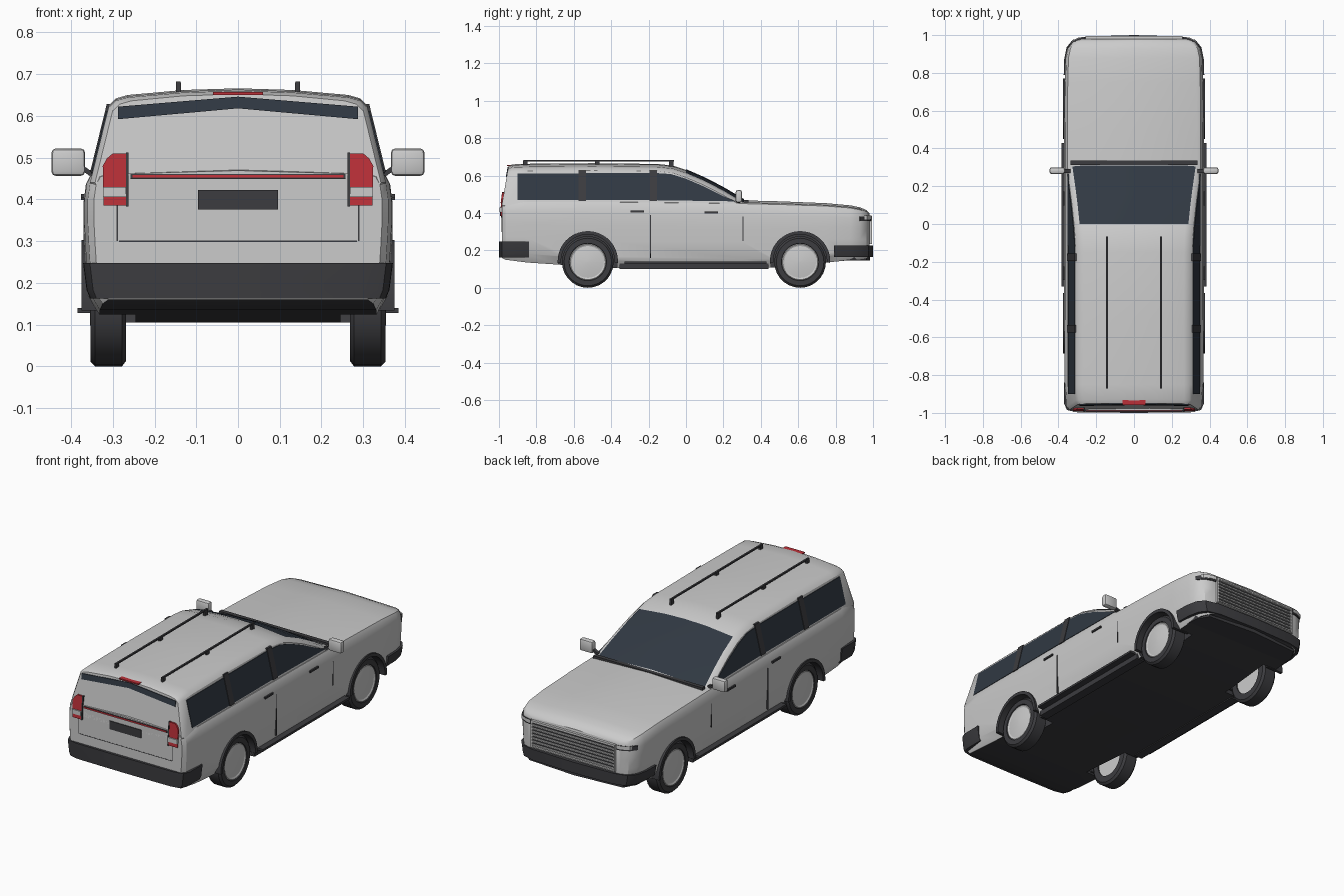
import bpy, bmesh, math
from mathutils import Vector

if "Cube" in bpy.data.objects:
    bpy.data.objects.remove(bpy.data.objects["Cube"])


def material(name, r, g, b):
    m = bpy.data.materials.new(name)
    m.diffuse_color = (r, g, b, 1)
    m.use_nodes = True
    m.node_tree.nodes["Principled BSDF"].inputs["Base Color"].default_value = m.diffuse_color
    return m


PAINT = material("paint", .62, .62, .62)
DARK = material("dark_trim", .045, .045, .05)
GLASS = material("glass", .03, .04, .055)
RED = material("red_lamp", .5, .03, .04)
PALE = material("pale_lamp", .8, .8, .8)


def build(name, verts, faces, mat, mirror=False, smooth=True, bevel=0):
    """Mesh from lists; optional copy mirrored over x."""
    verts, faces = [tuple(v) for v in verts], [tuple(f) for f in faces]
    if mirror:
        n = len(verts)
        faces = faces + [tuple(i + n for i in f) for f in faces]
        verts = verts + [(-x, y, z) for x, y, z in verts]
    me = bpy.data.meshes.new(name)
    me.from_pydata(verts, [], faces)
    bm = bmesh.new()
    bm.from_mesh(me)
    bmesh.ops.recalc_face_normals(bm, faces=bm.faces)
    if bevel:
        bmesh.ops.bevel(bm, geom=bm.edges[:], offset=bevel, segments=2, affect='EDGES', profile=.5)
    bm.to_mesh(me)
    bm.free()
    me.materials.append(mat)
    ob = bpy.data.objects.new(name, me)
    bpy.context.collection.objects.link(ob)
    if smooth:
        shade(ob)
    return ob


def shade(ob):
    bpy.ops.object.select_all(action='DESELECT')
    ob.select_set(True)
    bpy.context.view_layer.objects.active = ob
    bpy.ops.object.shade_smooth_by_angle(angle=math.radians(32))


def loft(name, rings, mat, caps=True, **kw):
    n = len(rings[0])
    verts = [p for r in rings for p in r]
    faces = [(a * n + i, a * n + (i + 1) % n, (a + 1) * n + (i + 1) % n, (a + 1) * n + i)
             for a in range(len(rings) - 1) for i in range(n)]
    if caps:
        faces += [tuple(range(n)), tuple(range(len(verts) - n, len(verts)))]
    return build(name, verts, faces, mat, **kw)


def box(name, x, y, z, mat, **kw):
    r = [[(a, b, c) for b, c in ((y[0], z[0]), (y[1], z[0]), (y[1], z[1]), (y[0], z[1]))] for a in x]
    return loft(name, r, mat, **kw)


def lathe(name, profile, cy, cz, mat, a0=0, a1=360, seg=28):
    """Closed (x, radius) profile turned about an x axis, both sides."""
    full = a1 - a0 == 360
    rings = []
    for k in range(seg + 1):
        a = math.radians(a0 + (a1 - a0) * k / seg)
        rings.append([(x, cy + r * math.cos(a), cz + r * math.sin(a)) for x, r in profile])
    return loft(name, rings, mat, caps=not full, mirror=True)


def closed(half):
    """Half section (x>=0, first and last on centre) to a full ring."""
    return half + [(-x, y, z) for x, y, z in half[-2:0:-1]]


# Lower body: sections from tail to nose (y, half width, bottom, top)
SEC = [(0, 0), (.9, 0), (.975, .14), (.99, .4), (1, .62), (1, .8), (.985, .92), (.955, .98), (.9, 1), (0, 1.03)]
stations = [(-.985, .345, .16, .46), (-.965, .36, .15, .463), (-.85, .368, .135, .465), (-.4, .37, .105, .465),
            (.3, .37, .105, .457), (.5, .37, .108, .452), (.75, .367, .135, .443), (.88, .363, .148, .432),
            (.93, .352, .152, .422), (.965, .325, .157, .408), (.98, .285, .165, .392)]
body = loft("lower_body", [closed([(w * f, y, b + h * (t - b)) for f, h in SEC]) for y, w, b, t in stations], PAINT)
body.data.materials.append(DARK)
for p in body.data.polygons:
    if p.normal.z < -.7:
        p.material_index = 1

# Wheel arch openings
WHEELS = (-.525, .61)
for cy in WHEELS:
    for s in (-1, 1):
        bpy.ops.mesh.primitive_cylinder_add(vertices=40, radius=.158, depth=.24,
                                            location=(s * .365, cy, .142), rotation=(0, math.pi / 2, 0))
        cutter = bpy.context.object
        cutter.hide_render = True
        cutter.data.materials.append(DARK)
        bpy.context.view_layer.objects.active = body
        m = body.modifiers.new("arch", 'BOOLEAN')
        m.operation, m.object, m.solver = 'DIFFERENCE', cutter, 'EXACT'
        bpy.ops.object.modifier_apply(modifier=m.name)
        bpy.data.objects.remove(cutter)
shade(body)


# Cabin: sections from tail to windscreen base (y, top, inset, rear slope)
def gx(z):
    return .352 - (z - .45) * .245


roof = [(-.985, .632, .012, .18), (-.965, .64, 0, .18), (-.85, .643, 0, 0), (-.5, .646, 0, 0), (-.15, .642, 0, 0),
        (-.07, .633, 0, 0), (0, .61, 0, 0), (.1, .567, 0, 0), (.2, .515, 0, 0), (.31, .45, 0, 0), (.34, .43, 0, 0)]
rings = []
for y, t, ins, k in roof:
    half = [(0, .40), (gx(.40) - .03 - ins, .40), (gx(.44) - ins, .44 if t > .46 else t - .025), (gx(t - .02) - ins, t - .02),
            (gx(t) - .012 - ins, t - .004), (gx(t) - .04 - ins, t + .004), (.13, t + .016), (0, t + .02)]
    rings.append(closed([(x, y + k * max(0, z - .45), z) for x, z in half]))
loft("cabin", rings, PAINT)

# Windscreen and cowl
vs = []
for y, t in [(r[0], r[1]) for r in roof[6:10]]:
    w = gx(t) - .025
    vs += [(x, y, z) for x, z in ((-w, t + .004), (-.13, t + .02), (0, t + .024), (.13, t + .02), (w, t + .004))]
build("windscreen", vs, [(r * 5 + i, r * 5 + i + 1, r * 5 + i + 6, r * 5 + i + 5) for r in range(3) for i in range(4)], GLASS)
box("cowl", (-.335, .335), (.312, .335), (.445, .47), DARK)


# Panels laid on the cabin sides and on the tail
def side_panel(name, pts, mat, out=.003):
    loft(name, [[(gx(z) + d, y, z) for y, z in pts] for d in (out, -.012)], mat, mirror=True, smooth=False)


def rear_panel(name, pts, mat, out=.004, mirror=False):
    loft(name, [[(x, -.985 + .18 * max(0, z - .45) + d, z) for x, z in pts] for d in (-out, .02)],
         mat, mirror=mirror, smooth=False)


def rect(a, b, c, d):
    return [(a, c), (b, c), (b, d), (a, d)]


side_panel("rear_quarter_window", rect(-.9, -.575, .468, .612), GLASS)
side_panel("rear_door_window", rect(-.535, -.195, .468, .615), GLASS)
side_panel("front_door_window", [(-.155, .468), (.265, .462), (.2, .49), (.1, .54), (0, .583), (-.08, .608), (-.155, .613)], GLASS)
for y in (-.555, -.175):
    side_panel("window_pillar", rect(y - .02, y + .02, .465, .628), DARK, .006)
rear_panel("rear_window", [(-.288, .592), (0, .618), (.288, .592), (.288, .622), (0, .646), (-.288, .622)], GLASS)
rear_panel("tail_lamp", [(.265, .385), (.322, .385), (.324, .48), (.314, .498), (.3, .51), (.265, .51)], RED, .008, True)
rear_panel("tail_lamp_strip", rect(.268, .323, .406, .43), PALE, .011, True)
rear_panel("tail_lamp_frame", rect(.262, .268, .383, .512), DARK, .01, True)
rear_panel("light_bar_frame", rect(-.257, .257, .449, .461), DARK, .004)
rear_panel("light_bar", rect(-.253, .253, .452, .458), RED, .007)
rear_panel("plate_recess", rect(-.096, .096, .376, .422), DARK, .004)
rear_panel("tailgate_seam", rect(-.285, .285, .298, .301), DARK, .001)
rear_panel("tailgate_side_seam", rect(.288, .291, .3, .385), DARK, .001, True)
box("high_brake_lamp", (-.06, .06), (-.958, -.93), (.65, .657), RED)


# Bumpers, headlamps: plan outlines raised between two heights
def plan(name, half, z0, z1, s0, mat, mirror=False):
    pts = half if mirror else half + [(-x, y) for x, y in half[::-1] if x > 0]
    loft(name, [[(x * s, y, z) for x, y in pts] for z, s in ((z0, s0), (z0 + .02, (1 + s0) / 2), (z1, 1))], mat, mirror=mirror)


plan("rear_bumper", [(.371, -.84), (.37, -.95), (.355, -.985), (.3, -.997), (0, -1)], .163, .248, .955, DARK)
plan("front_bumper", [(.372, .79), (.37, .87), (.357, .935), (.325, .975), (.25, .993), (0, 1)], .165, .225, .96, DARK)
plan("front_chin", [(.345, .8), (.34, .9), (.3, .965), (0, .985)], .145, .17, .96, DARK)
plan("headlamp", [(.262, .988), (.292, .984), (.331, .965), (.356, .93), (.33, .92), (.26, .95)], .358, .382, 1, DARK, True)
plan("headlamp_lens", [(.265, .991), (.294, .987), (.334, .967), (.34, .95), (.26, .95)], .366, .376, 1, PALE, True)

# Grille with bars
box("grille_back", (-.252, .252), (.95, .983), (.238, .378), DARK)
for i in range(8):
    z = .245 + i * .018
    box("grille_bar", (-.25, .25), (.97, .992), (z, z + .007), PAINT)
for z in ((.234, .24), (.376, .384)):
    box("grille_frame", (-.258, .258), (.96, .994), z, PAINT)
box("grille_frame_side", (.25, .258), (.96, .994), (.234, .384), PAINT, mirror=True)

# Wheels and arch trims
for cy in WHEELS:
    lathe("tire", [(.268, .09), (.268, .125), (.278, .138), (.342, .138), (.353, .127), (.353, .1), (.34, .094)], cy, .138, DARK)
    lathe("wheel_disc", [(.275, 0), (.275, .096), (.346, .1), (.351, .094), (.347, .085), (.354, .04), (.355, 0)], cy, .138, PAINT)
    lathe("arch_trim", [(.27, .148), (.375, .143), (.375, .161), (.27, .161)], cy, .142, DARK, -3, 183)

# Running boards, door handles, body seams
box("running_board", (.32, .385), (-.33, .43), (.128, .14), DARK, mirror=True)
box("sill", (.3, .35), (-.355, .44), (.1, .13), DARK, mirror=True)
for y, z in ((-.26, .408), (.135, .403)):
    box("door_handle", (.36, .376), (y - .036, y + .036), (z - .005, z + .005), DARK, mirror=True)
for y, z0, z1 in ((-.19, .16, .39), (.305, .25, .38)):
    box("door_seam", (.34, .3705), (y - .002, y + .002), (z0, z1), DARK, mirror=True)

# Door mirrors
box("door_mirror", (.366, .447), (.265, .3), (.456, .522), PAINT, mirror=True, bevel=.011)
loft("mirror_arm", [[(x, y, z + d) for y, d in ((.27, 0), (.29, 0), (.29, .014), (.27, .014))]
                    for x, z in ((.335, .452), (.355, .456), (.375, .47))], DARK, mirror=True)

# Roof rails on posts
box("roof_rail", (.138, .148), (-.87, -.065), (.674, .682), DARK, mirror=True)
for y in (-.86, -.475, -.08):
    box("rail_post", (.137, .149), (y - .012, y + .012), (.64, .68), DARK, mirror=True)
